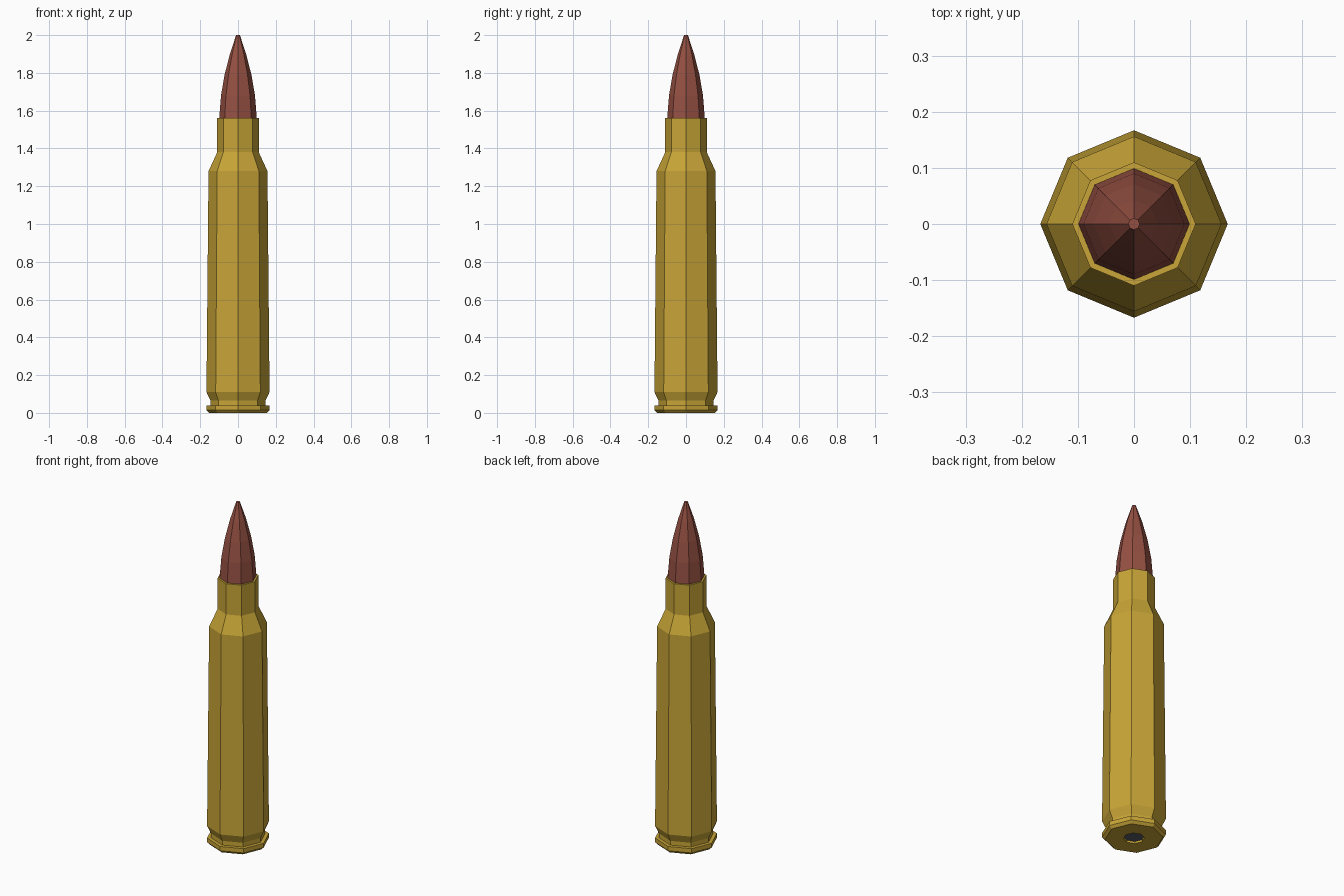
import bpy, bmesh, math

if "Cube" in bpy.data.objects:
    bpy.data.objects.remove(bpy.data.objects["Cube"])

SIDES = 8


def material(name, rgb):
    m = bpy.data.materials.new(name)
    m.diffuse_color = (*rgb, 1)
    m.use_nodes = True
    m.node_tree.nodes["Principled BSDF"].inputs["Base Color"].default_value = m.diffuse_color
    return m


def lathe(name, profile, mat, cap_start=False, cap_end=False):
    """Turn a (radius, z) profile into an eight-sided, flat-shaded part."""
    bm = bmesh.new()
    rings = [[bm.verts.new((r * math.cos(math.tau * i / SIDES),
                            r * math.sin(math.tau * i / SIDES), z))
              for i in range(SIDES)] for r, z in profile]
    for a, b in zip(rings, rings[1:]):
        for i in range(SIDES):
            j = (i + 1) % SIDES
            bm.faces.new((a[i], a[j], b[j], b[i]))
    if cap_start:
        bm.faces.new(rings[0][::-1])
    if cap_end:
        bm.faces.new(rings[-1])
    mesh = bpy.data.meshes.new(name)
    bm.to_mesh(mesh)
    bm.free()
    mesh.materials.append(mat)
    obj = bpy.data.objects.new(name, mesh)
    bpy.context.collection.objects.link(obj)
    return obj


brass = material("brass", (0.578, 0.376, 0.038))
copper = material("copper red", (0.30, 0.08, 0.055))
steel = material("dark steel", (0.10, 0.105, 0.13))

# Casing: primer pocket, rim, extractor groove, body, shoulder, neck and lip
lathe("casing", [(0.055, 0.02), (0.055, 0.0), (0.152, 0.0), (0.167, 0.015),
                 (0.167, 0.04), (0.146, 0.04), (0.146, 0.065), (0.167, 0.11),
                 (0.156, 1.28), (0.11, 1.38), (0.11, 1.56), (0.098, 1.56),
                 (0.098, 1.52)], brass)

# Bullet: curved ogive with a small flat tip
lathe("bullet", [(0.099, 1.5), (0.099, 1.565), (0.09, 1.68), (0.071, 1.79),
                 (0.043, 1.9), (0.01, 2.0)], copper, True, True)

# Primer: recessed disc in the base
lathe("primer", [(0.055, 0.012), (0.055, 0.03)], steel, True, True)
